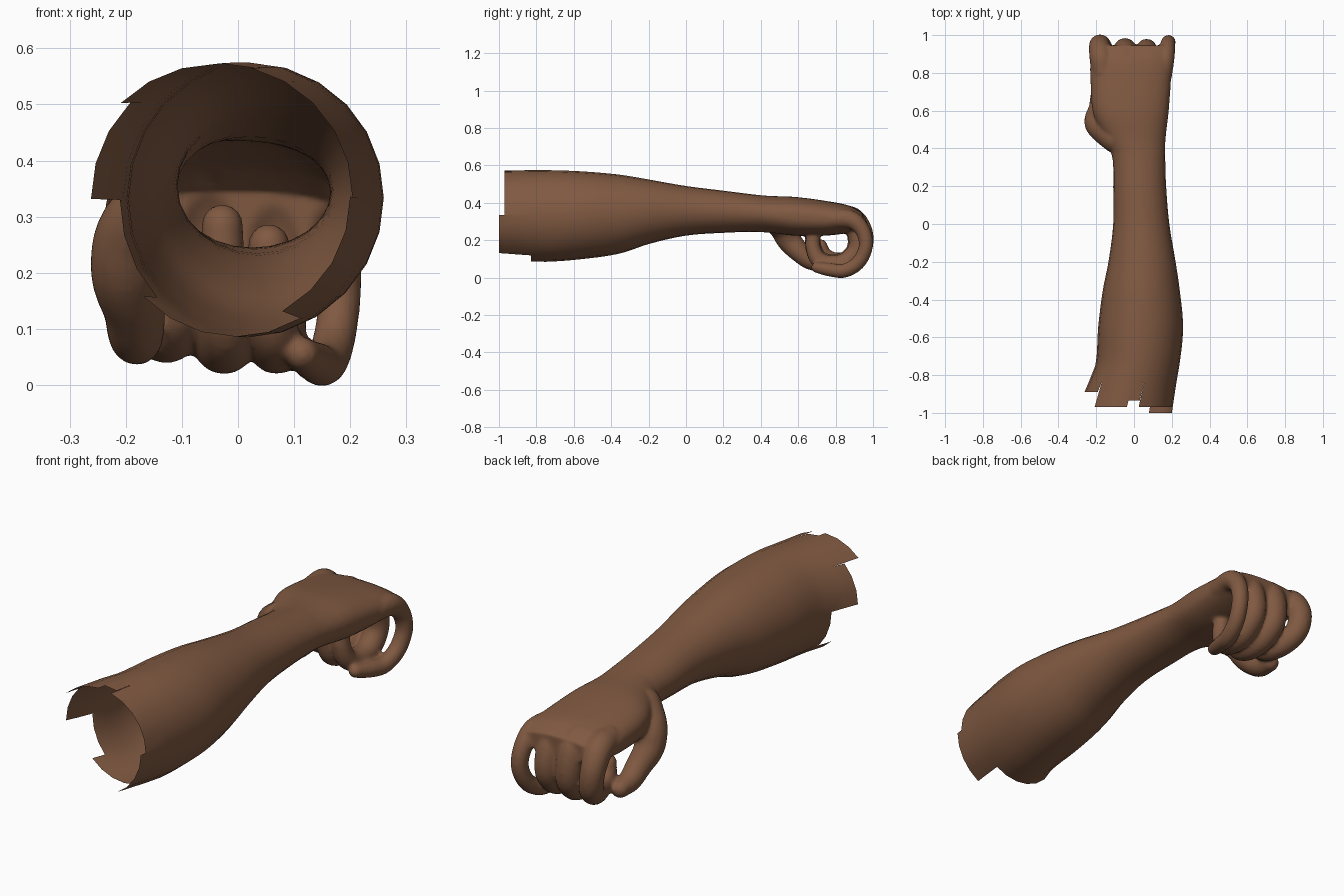
import bpy, bmesh, math
from mathutils import Vector

if "Cube" in bpy.data.objects:
    bpy.data.objects.remove(bpy.data.objects["Cube"])

skin = bpy.data.materials.new("brown skin")
skin.diffuse_color = (0.215, 0.1, 0.053, 1)
skin.use_nodes = True
skin.node_tree.nodes["Principled BSDF"].inputs["Base Color"].default_value = skin.diffuse_color


def spline(rows, t):
    """Smooth interpolation of rows keyed on their first column."""
    i = 0
    while i < len(rows) - 2 and t > rows[i + 1][0]:
        i += 1
    a, b = rows[i], rows[i + 1]
    p, n = rows[max(i - 1, 0)], rows[min(i + 2, len(rows) - 1)]
    h = b[0] - a[0]
    u = min(max((t - a[0]) / h, 0), 1)
    out = []
    for k in range(1, len(a)):
        ma = (b[k] - p[k]) / (b[0] - p[0]) * h
        mb = (n[k] - a[k]) / (n[0] - a[0]) * h
        out.append((2*u**3 - 3*u*u + 1) * a[k] + (u**3 - 2*u*u + u) * ma
                   + (3*u*u - 2*u**3) * b[k] + (u**3 - u*u) * mb)
    return out


# Arm outline: y, left x, right x, bottom z, top z
ARM = [(-1.0, -0.285, 0.20, 0.10, 0.572), (-0.89, -0.262, 0.215, 0.09, 0.574),
       (-0.75, -0.205, 0.24, 0.085, 0.575), (-0.55, -0.19, 0.26, 0.10, 0.568),
       (-0.35, -0.165, 0.242, 0.13, 0.55), (-0.2, -0.135, 0.22, 0.18, 0.525),
       (0.0, -0.11, 0.187, 0.225, 0.49), (0.2, -0.11, 0.17, 0.24, 0.465),
       (0.36, -0.115, 0.165, 0.245, 0.445), (0.45, -0.155, 0.167, 0.24, 0.437),
       (0.58, -0.215, 0.182, 0.225, 0.432), (0.75, -0.23, 0.195, 0.225, 0.41),
       (0.88, -0.23, 0.20, 0.24, 0.383), (0.945, -0.21, 0.185, 0.25, 0.345)]


def arm_point(y, a):
    x0, x1, z0, z1 = spline(ARM, y)
    k = min(max((y - 0.4) / 0.2, 0), 1)
    e = 1 - 0.17 * k                       # palm is boxier than the forearm
    c, s = math.cos(a), math.sin(a)
    cx = math.copysign(abs(c) ** e, c)
    sz = math.copysign(abs(s) ** e, s)
    return Vector(((x0 + x1) / 2 + (x1 - x0) / 2 * cx, y,
                   (z0 + z1) / 2 + (z1 - z0) / 2 * sz))


def skin_rings(bm, rings, cap):
    """Bridge rings of points with quads, optionally closing the ends."""
    rings = [[bm.verts.new(p) for p in r] for r in rings]
    n = len(rings[0])
    for r, q in zip(rings, rings[1:]):
        for i in range(n):
            j = (i + 1) % n
            bm.faces.new((r[i], r[j], q[j], q[i]))
    if cap:
        bm.faces.new(rings[0][::-1])
        bm.faces.new(rings[-1])
    return rings


def arm_rings(y0, y1, steps, n):
    return [[arm_point(y0 + (y1 - y0) * s / steps, 2 * math.pi * i / n) for i in range(n)]
            for s in range(steps + 1)]


def digit_tube(bm, pts, n=16, sub=5):
    """Round tube with domed ends along x, y, z, radius points."""
    rows = [(k, *p) for k, p in enumerate(pts)]
    steps = (len(rows) - 1) * sub
    path = [spline(rows, s / sub) for s in range(steps + 1)]
    pos = [Vector(p[:3]) for p in path]
    tan = [(pos[min(i + 1, steps)] - pos[max(i - 1, 0)]).normalized() for i in range(steps + 1)]
    dome = [math.radians(d) for d in (20, 40, 60, 80)]
    stations = [(0, -math.sin(d), math.cos(d)) for d in dome[::-1]]
    stations += [(i, 0, 1) for i in range(steps + 1)]
    stations += [(steps, math.sin(d), math.cos(d)) for d in dome]
    rings = []
    for i, along, scale in stations:
        t, r = tan[i], path[i][3]
        side = (Vector((1, 0, 0)) - t * t.x).normalized()
        up = side.cross(t)
        c = pos[i] + t * (r * along)
        rings.append([c + (side * math.cos(2 * math.pi * k / n)
                           + up * math.sin(2 * math.pi * k / n)) * (r * scale) for k in range(n)])
    skin_rings(bm, rings, True)


def finish(bm, name):
    me = bpy.data.meshes.new(name)
    bm.to_mesh(me)
    bm.free()
    ob = bpy.data.objects.new(name, me)
    bpy.context.collection.objects.link(ob)
    me.materials.append(skin)
    me.shade_smooth()
    return ob


# Forearm: open tube with a ragged, stepped elbow end
def rim(deg):
    for limit, y in ((75, -0.97), (90, -0.935), (135, -0.97), (180, -0.89),
                     (225, -0.77), (300, -0.83), (361, -1.0)):
        if deg < limit:
            return y


N = 24
bm = bmesh.new()
first = skin_rings(bm, arm_rings(-0.75, 0.38, 24, N), False)[0]
for i in range(N):
    j = (i + 1) % N
    a, b = 2 * math.pi * i / N, 2 * math.pi * (i + 1) / N
    y = rim(math.degrees((a + b) / 2))
    mid = max(y, -0.83)
    rows = [[bm.verts.new(arm_point(v, t)) for t in (a, b)] for v in sorted({y, mid})]
    rows.append([first[i], first[j]])
    for r, q in zip(rows, rows[1:]):
        bm.faces.new((r[0], r[1], q[1], q[0]))
bmesh.ops.remove_doubles(bm, verts=bm.verts[:], dist=0.0005)
finish(bm, "forearm")

# Digits: x, y, z, radius along each curled centreline
index = [(-0.16, 0.80, 0.325, 0.064), (-0.175, 0.89, 0.315, 0.062), (-0.183, 0.945, 0.24, 0.055),
         (-0.17, 0.94, 0.15, 0.053), (-0.145, 0.88, 0.098, 0.05), (-0.12, 0.80, 0.088, 0.047),
         (-0.11, 0.74, 0.12, 0.042), (-0.105, 0.72, 0.17, 0.036)]
middle = [(-0.048, 0.80, 0.325, 0.064), (-0.052, 0.885, 0.315, 0.063), (-0.05, 0.92, 0.24, 0.061),
          (-0.043, 0.917, 0.15, 0.059), (-0.032, 0.86, 0.088, 0.056), (-0.023, 0.78, 0.073, 0.053),
          (-0.02, 0.71, 0.10, 0.048), (-0.025, 0.68, 0.17, 0.043), (-0.028, 0.68, 0.25, 0.04)]
ring = [(0.062, 0.80, 0.32, 0.06), (0.064, 0.88, 0.308, 0.059), (0.066, 0.92, 0.23, 0.056),
        (0.068, 0.918, 0.15, 0.054), (0.07, 0.86, 0.086, 0.052), (0.068, 0.78, 0.07, 0.05),
        (0.064, 0.71, 0.095, 0.045), (0.058, 0.68, 0.16, 0.04), (0.055, 0.68, 0.23, 0.037)]
pinky = [(0.145, 0.78, 0.315, 0.055), (0.165, 0.88, 0.31, 0.05), (0.177, 0.943, 0.255, 0.041),
         (0.182, 0.962, 0.17, 0.038), (0.172, 0.925, 0.085, 0.038), (0.155, 0.85, 0.038, 0.038),
         (0.135, 0.77, 0.042, 0.036), (0.115, 0.70, 0.055, 0.03)]
thumb = [(-0.10, 0.45, 0.335, 0.075), (-0.175, 0.515, 0.275, 0.075), (-0.197, 0.552, 0.20, 0.066),
         (-0.185, 0.61, 0.135, 0.056), (-0.182, 0.67, 0.09, 0.05), (-0.18, 0.74, 0.075, 0.04)]

# Hand: palm and digits fused into one skin, then opened at the wrist
bm = bmesh.new()
skin_rings(bm, arm_rings(0.28, 0.945, 20, 40), True)
for digit in (index, middle, ring, pinky, thumb):
    digit_tube(bm, digit)
raw = finish(bm, "hand source")
mod = raw.modifiers.new("fuse", 'REMESH')
mod.mode = 'VOXEL'
mod.voxel_size = 0.008
mod = raw.modifiers.new("soften", 'SMOOTH')
mod.factor = 0.5
mod.iterations = 5
dg = bpy.context.evaluated_depsgraph_get()
bm = bmesh.new()
bm.from_mesh(raw.evaluated_get(dg).data)
bpy.data.objects.remove(raw)
bmesh.ops.delete(bm, geom=[f for f in bm.faces if f.calc_center_median().y < 0.365],
                 context='FACES')
for f in bm.faces:
    f.material_index = 0
finish(bm, "hand")

# Fingertips that press up through the palm, seen down the hollow arm
for name, x, z in (("middle_fingertip", -0.028, 0.285), ("ring_fingertip", 0.055, 0.25)):
    bm = bmesh.new()
    digit_tube(bm, [(x, 0.68, z - 0.04, 0.038), (x, 0.68, z, 0.036)])
    finish(bm, name)
